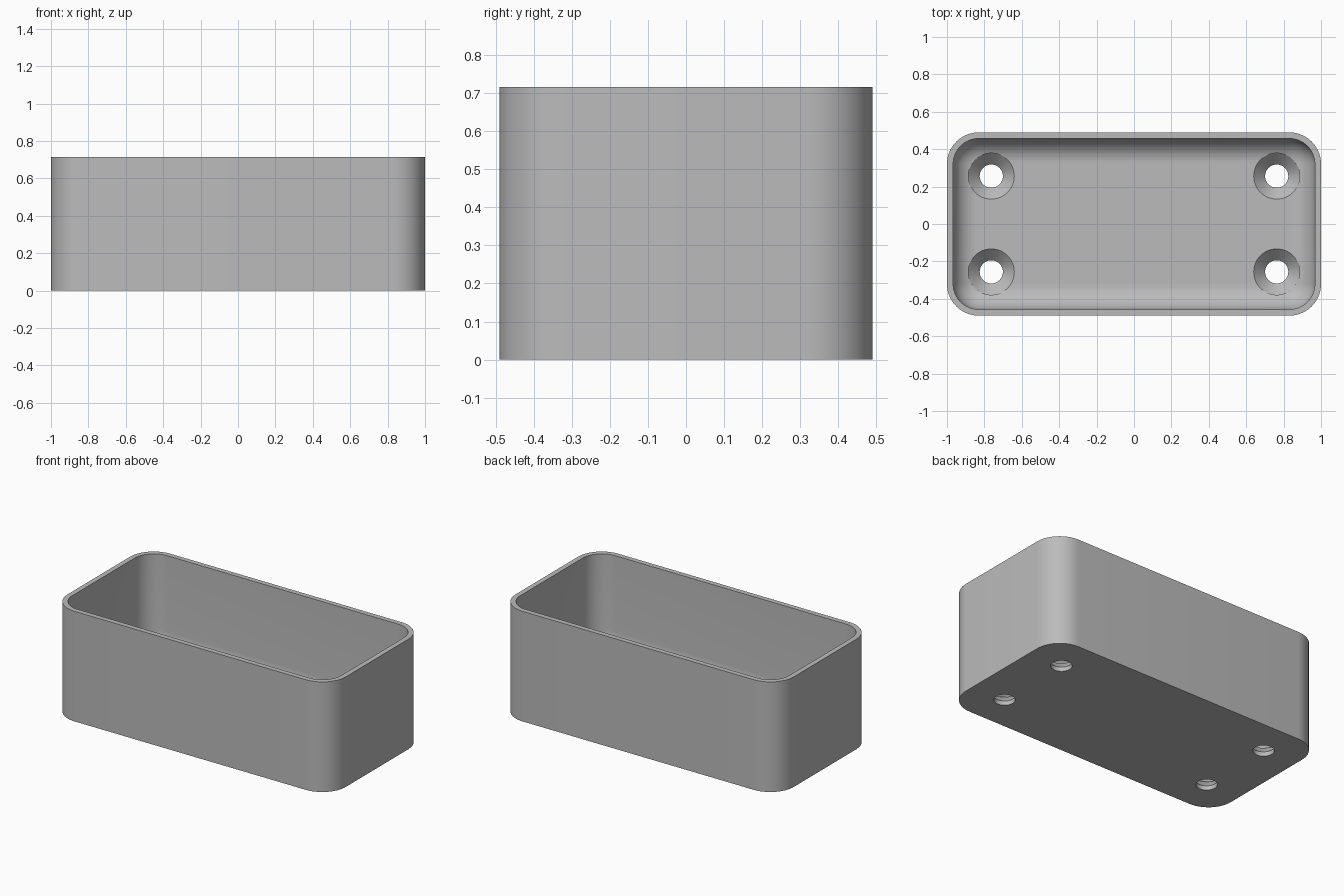
import bpy, bmesh, math

cube = bpy.data.objects.get("Cube")
if cube:
    bpy.data.objects.remove(cube, do_unlink=True)

HALF_X, HALF_Y, HEIGHT = 1.0, 0.49, 0.715
CORNER, WALL, FLOOR, FILLET = 0.17, 0.033, 0.09, 0.13
HOLE_X, HOLE_Y, HOLE_R, SINK_R, LAND = 0.763, 0.256, 0.062, 0.123, 0.028
CORNER_STEPS, FILLET_STEPS, HOLE_SIDES = 14, 12, 48

grey = bpy.data.materials.new("plain grey")
grey.use_nodes = True
colour = (0.5, 0.5, 0.5, 1)
grey.diffuse_color = colour
grey.node_tree.nodes["Principled BSDF"].inputs["Base Color"].default_value = colour


def make_object(name, bm):
    bmesh.ops.recalc_face_normals(bm, faces=bm.faces[:])
    mesh = bpy.data.meshes.new(name)
    bm.to_mesh(mesh)
    bm.free()
    mesh.materials.append(grey)
    obj = bpy.data.objects.new(name, mesh)
    bpy.context.collection.objects.link(obj)
    return obj


def rounded_ring(bm, inset, z):
    """Rounded rectangle of vertices, moved inward by inset."""
    radius = CORNER - inset
    ring = []
    for quarter, (sx, sy) in enumerate([(1, 1), (-1, 1), (-1, -1), (1, -1)]):
        for i in range(CORNER_STEPS + 1):
            a = math.pi / 2 * (quarter + i / CORNER_STEPS)
            ring.append(bm.verts.new((sx * (HALF_X - CORNER) + radius * math.cos(a),
                                      sy * (HALF_Y - CORNER) + radius * math.sin(a), z)))
    return ring


def circle_ring(bm, x, y, radius, z):
    steps = [2 * math.pi * i / HOLE_SIDES for i in range(HOLE_SIDES)]
    return [bm.verts.new((x + radius * math.cos(a), y + radius * math.sin(a), z)) for a in steps]


def loft(bm, rings):
    """Skin a stack of rings and cap both ends."""
    for a, b in zip(rings, rings[1:]):
        for i in range(len(a)):
            j = (i + 1) % len(a)
            bm.faces.new((a[i], a[j], b[j], b[i]))
    bm.faces.new(rings[0])
    bm.faces.new(rings[-1])


# Open tray: outer wall, rim, inner wall, rounded inner foot, floor
bm = bmesh.new()
profile = [(0, 0), (0, HEIGHT), (WALL, HEIGHT)]
for i in range(FILLET_STEPS + 1):
    a = math.pi / 2 * i / FILLET_STEPS
    profile.append((WALL + FILLET * (1 - math.cos(a)), FLOOR + FILLET * (1 - math.sin(a))))
loft(bm, [rounded_ring(bm, inset, z) for inset, z in profile])
tray = make_object("tray", bm)

# Four countersunk screw holes
bm = bmesh.new()
for x in (-HOLE_X, HOLE_X):
    for y in (-HOLE_Y, HOLE_Y):
        loft(bm, [circle_ring(bm, x, y, r, z) for r, z in
                  [(HOLE_R, -FLOOR), (HOLE_R, LAND), (SINK_R, FLOOR), (SINK_R, 2 * FLOOR)]])
cutter = make_object("screw_hole_cutter", bm)
cutter.hide_render = True

cut = tray.modifiers.new("screw holes", 'BOOLEAN')
cut.operation = 'DIFFERENCE'
cut.solver = 'EXACT'
cut.object = cutter

# Bake the holes so that their edges stay crisp
bpy.ops.object.select_all(action='DESELECT')
bpy.context.view_layer.objects.active = tray
tray.select_set(True)
bpy.ops.object.modifier_apply(modifier=cut.name)
bpy.data.objects.remove(cutter, do_unlink=True)
bpy.ops.object.shade_smooth_by_angle(angle=math.radians(30))
